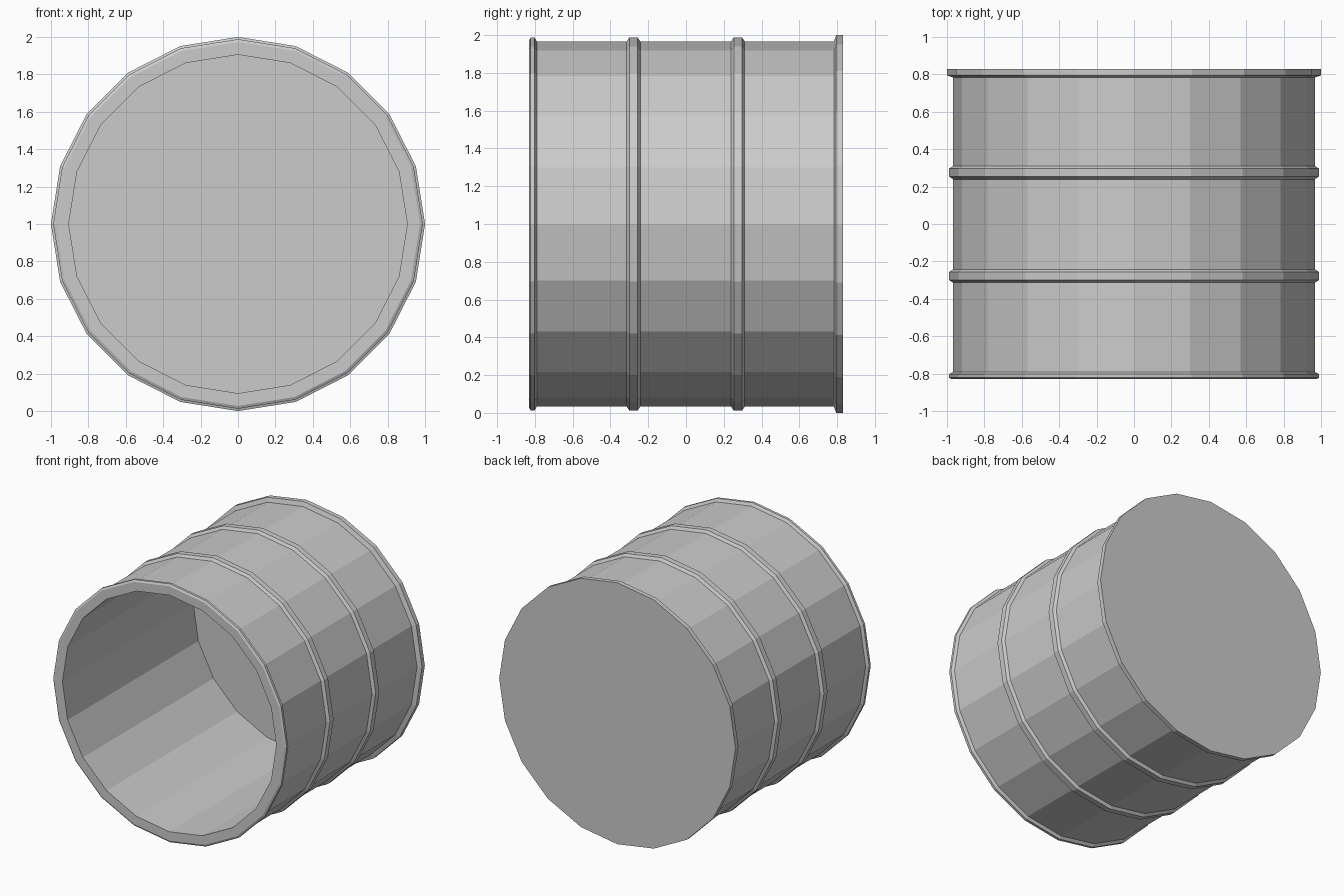
import bpy, bmesh, math

if "Cube" in bpy.data.objects:
    bpy.data.objects.remove(bpy.data.objects["Cube"])

SIDES = 20

# Profile (y, radius): inner floor, opening, front rim, two hoops, back rim
profile = [(0.75, 0.905), (-0.83, 0.905)]
profile += [(-0.83, 0.973), (-0.822, 0.988), (-0.803, 0.988), (-0.79, 0.967)]
for c in (-0.278, 0.275):
    profile += [(c - 0.036, 0.967), (c - 0.022, 0.988), (c + 0.022, 0.988), (c + 0.036, 0.967)]
profile += [(0.783, 0.967), (0.795, 1.0), (0.83, 1.0)]

# Drum shell lying on its side, spun around the y axis
bm = bmesh.new()
rings = []
for y, r in profile:
    rings.append([bm.verts.new((r * math.cos(2 * math.pi * i / SIDES), y,
                                1 + r * math.sin(2 * math.pi * i / SIDES)))
                  for i in range(SIDES)])
for a, b in zip(rings, rings[1:]):
    for i in range(SIDES):
        j = (i + 1) % SIDES
        bm.faces.new((a[i], a[j], b[j], b[i]))

# Inner floor and closed back
bm.faces.new(rings[0])
bm.faces.new(rings[-1])
bmesh.ops.recalc_face_normals(bm, faces=bm.faces)

mesh = bpy.data.meshes.new("drum")
bm.to_mesh(mesh)
bm.free()
drum = bpy.data.objects.new("drum", mesh)
bpy.context.collection.objects.link(drum)
